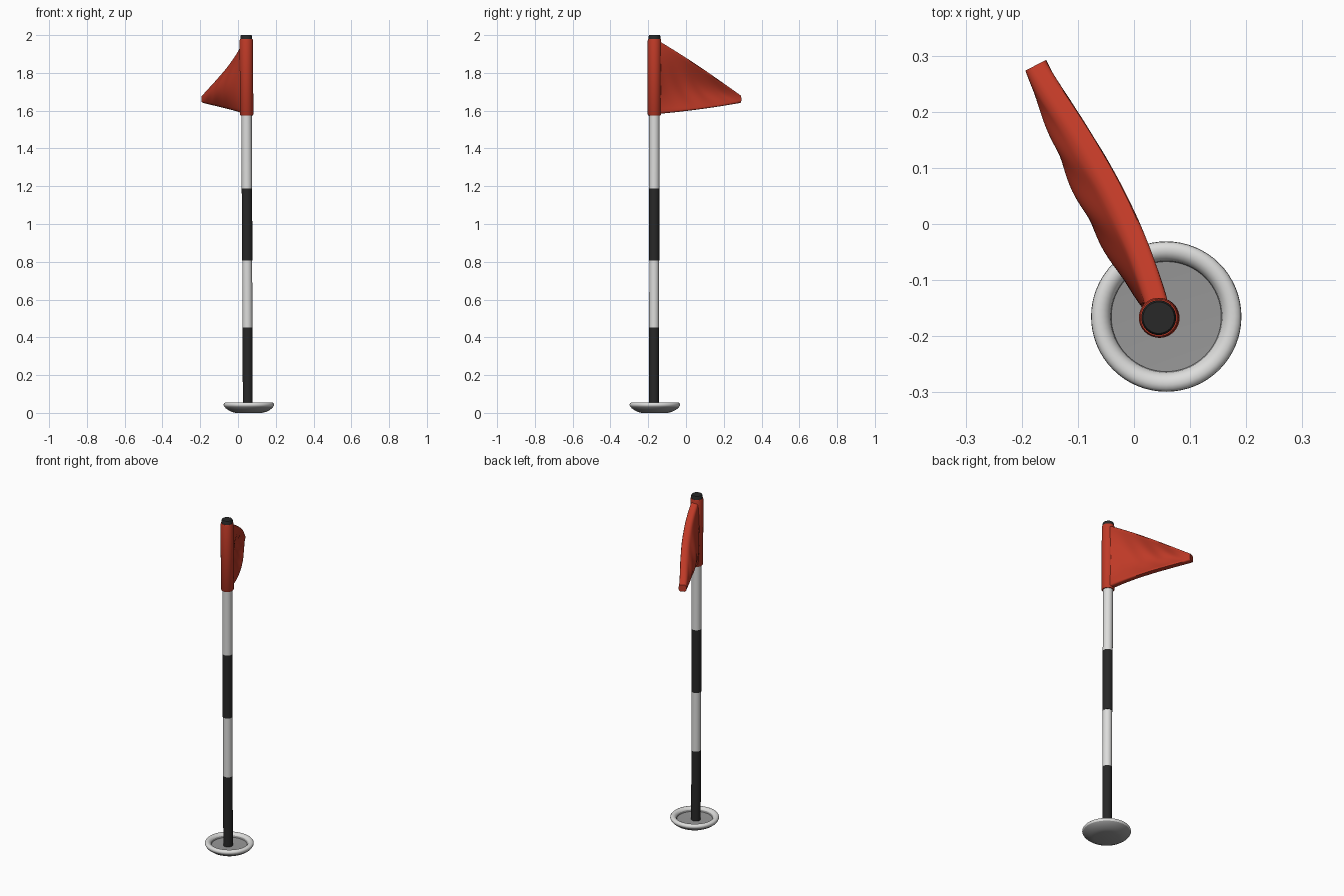
import bpy, bmesh, math

if "Cube" in bpy.data.objects:
    bpy.data.objects.remove(bpy.data.objects["Cube"])


def material(name, rgb):
    m = bpy.data.materials.new(name)
    m.diffuse_color = (*rgb, 1)
    m.use_nodes = True
    m.node_tree.nodes["Principled BSDF"].inputs["Base Color"].default_value = m.diffuse_color
    return m


WHITE = material("white", (0.72, 0.72, 0.71))
BLACK = material("black", (0.021, 0.021, 0.021))
GREY = material("grey", (0.31, 0.31, 0.31))
RED = material("red", (0.52, 0.042, 0.02))


def skin(name, rings, mats, rule=None, angle=40):
    """Join closed rings of points into a capped solid."""
    bm = bmesh.new()
    loops = [[bm.verts.new(p) for p in r] for r in rings]
    n = len(loops[0])
    for i, (a, b) in enumerate(zip(loops, loops[1:])):
        for k in range(n):
            f = bm.faces.new((a[k], a[(k + 1) % n], b[(k + 1) % n], b[k]))
            f.material_index = rule(i) if rule else 0
    for i, ring in ((0, loops[0][::-1]), (len(loops) - 2, loops[-1])):
        bm.faces.new(ring).material_index = rule(i) if rule else 0
    bmesh.ops.recalc_face_normals(bm, faces=bm.faces[:])
    me = bpy.data.meshes.new(name)
    bm.to_mesh(me)
    bm.free()
    for m in mats:
        me.materials.append(m)
    ob = bpy.data.objects.new(name, me)
    bpy.context.collection.objects.link(ob)
    bpy.ops.object.select_all(action='DESELECT')
    ob.select_set(True)
    bpy.context.view_layer.objects.active = ob
    bpy.ops.object.shade_smooth_by_angle(angle=math.radians(angle))
    return ob


def circle(cx, cy, r, z, n=40):
    return [(cx + r * math.cos(2 * math.pi * k / n),
             cy + r * math.sin(2 * math.pi * k / n), z) for k in range(n)]


def axis(z):
    """The pole leans very slightly."""
    return 0.052 - 0.004 * z, -0.169 + 0.001 * z


def tube(name, profile, mat):
    skin(name, [circle(*axis(z), r, z) for r, z in profile], [mat])


# dished base: grey underside, white rim, grey floor
prof = [(0.07, 0.0), (0.09, 0.005), (0.108, 0.014), (0.123, 0.025), (0.131, 0.035),
        (0.134, 0.041), (0.133, 0.048), (0.129, 0.053), (0.122, 0.056),
        (0.113, 0.055), (0.106, 0.051), (0.1, 0.043), (0.098, 0.033), (0.05, 0.031)]
skin("base", [circle(0.0575, -0.165, r, z, 64) for r, z in prof], [GREY, WHITE],
     lambda i: 1 if 4 <= i <= 10 else 0, 60)

# striped pole
stripes = [("lower_black_stripe", 0.02, 0.452, 0.0262, BLACK),
           ("lower_white_stripe", 0.452, 0.808, 0.0262, WHITE),
           ("upper_black_stripe", 0.808, 1.188, 0.0275, BLACK),
           ("upper_white_stripe", 1.188, 1.60, 0.0275, WHITE)]
for name, z0, z1, r, mat in stripes:
    tube(name, [(r, z0), (r, z1)], mat)

# pole cap
tube("pole_cap", [(0.031, 1.95), (0.031, 1.994), (0.028, 2.0)], BLACK)

# flag sleeve around the pole
tube("flag_sleeve", [(0.032, 1.575), (0.0355, 1.58), (0.0355, 1.972), (0.033, 1.98)], RED)


# billowing pennant: rounded slab sections swept from sleeve to tip
def flag_section(u):
    y = -0.15 + 0.433 * u
    x = 0.042 - 0.217 * u
    top = 1.97 - 0.288 * u
    bottom = 1.583 + 0.045 * u + 0.013 * u * u
    half, corner, steps = 0.021, 0.012, 26
    side = [(half - corner + corner * math.sin(a), bottom + corner * (1 - math.cos(a)))
            for a in (0, math.pi / 6, math.pi / 3)]
    side += [(half, bottom + corner + (top - bottom - 2 * corner) * j / steps)
             for j in range(steps + 1)]
    side += [(half - corner + corner * math.cos(a), top - corner * (1 - math.sin(a)))
             for a in (math.pi / 6, math.pi / 3, math.pi / 2)]
    loop = side + [(-t, z) for t, z in reversed(side)]
    pts = []
    for t, z in loop:
        v = min(1, max(0, (z - bottom) / (top - bottom)))
        bow = math.sin(math.pi * u ** 0.85) * (0.028 - 0.05 * math.sin(math.pi * v))
        ripple = 0.003 * math.sin(math.pi * u) * math.sin(math.pi * v) * math.sin(24 * u + 9 * v)
        d = t + (bow + ripple) * 0.89
        pts.append((x + 0.89 * d, y + 0.456 * d, z))
    return pts


skin("flag", [flag_section(i / 36) for i in range(37)], [RED], None, 45)
